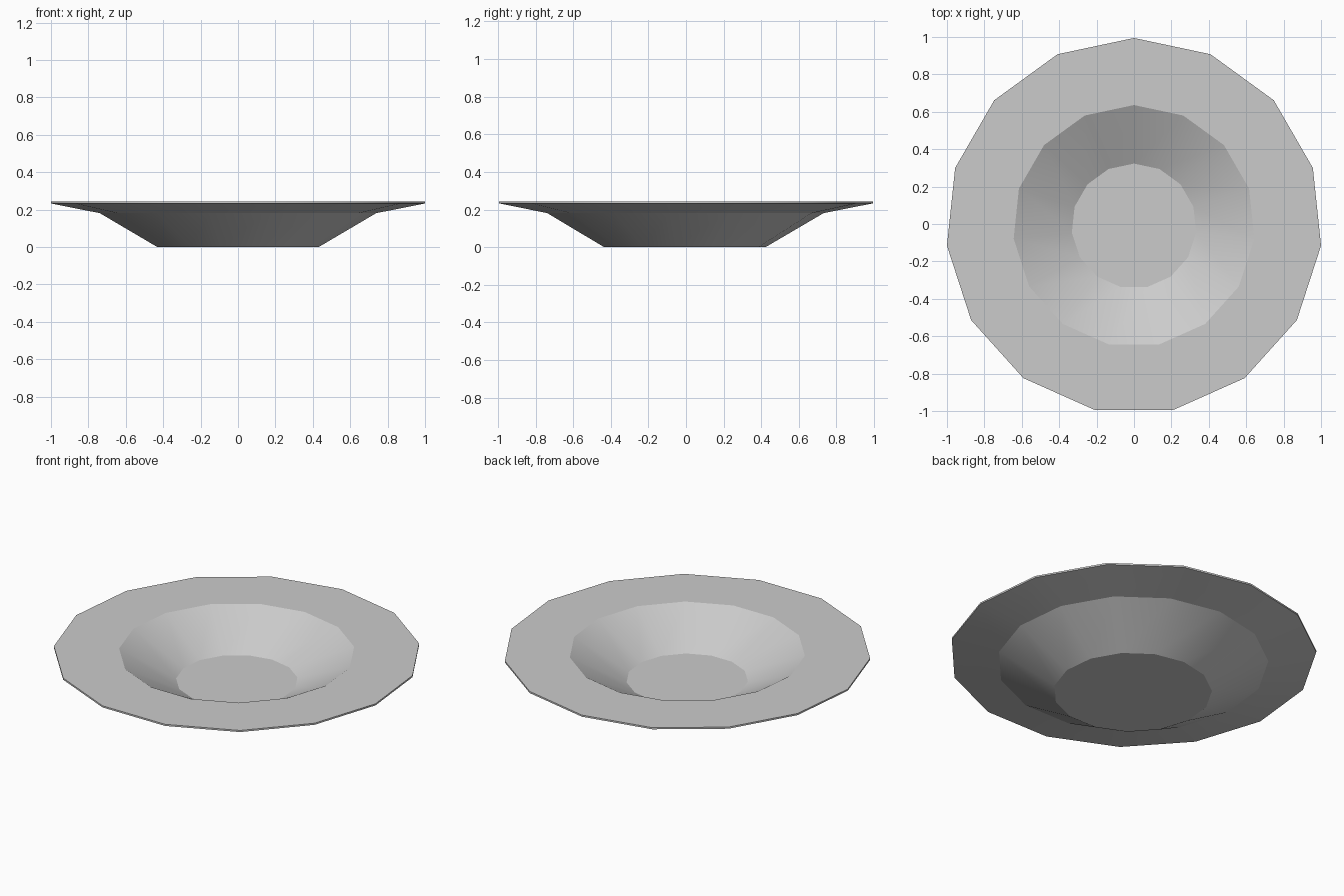
import bpy, bmesh, math

if "Cube" in bpy.data.objects:
    bpy.data.objects.remove(bpy.data.objects["Cube"])

SIDES = 15
OFFSET_Y = -0.011   # centres the odd-sided outline on y = 0

# Cross-section (radius, height) from underside centre out over the rim to the bowl floor
PROFILE = [
    (0.434, 0.0), (0.743, 0.181),        # foot and outer wall
    (1.0055, 0.233), (1.0055, 0.243),    # lip underside and rim edge
    (0.647, 0.243), (0.334, 0.075),      # flat rim and inner wall down to the floor
]


def make_ring(bm, radius, z):
    step = 2 * math.pi / SIDES
    return [bm.verts.new((radius * math.sin(-i * step),
                          radius * math.cos(i * step) + OFFSET_Y, z))
            for i in range(SIDES)]


bm = bmesh.new()
rings = [make_ring(bm, r, z) for r, z in PROFILE]

# Bands between neighbouring rings
for low, high in zip(rings, rings[1:]):
    for i in range(SIDES):
        j = (i + 1) % SIDES
        bm.faces.new((low[i], low[j], high[j], high[i])).smooth = True

# Flat underside and bowl floor
bm.faces.new(rings[0][::-1])
bm.faces.new(rings[-1])
bmesh.ops.recalc_face_normals(bm, faces=bm.faces)

# Crisp creases around every ring, smooth shading around the bands
for ring in rings:
    for i in range(SIDES):
        bm.edges.get((ring[i], ring[(i + 1) % SIDES])).smooth = False

mesh = bpy.data.meshes.new("plate")
bm.to_mesh(mesh)
bm.free()
plate = bpy.data.objects.new("plate", mesh)
bpy.context.collection.objects.link(plate)
